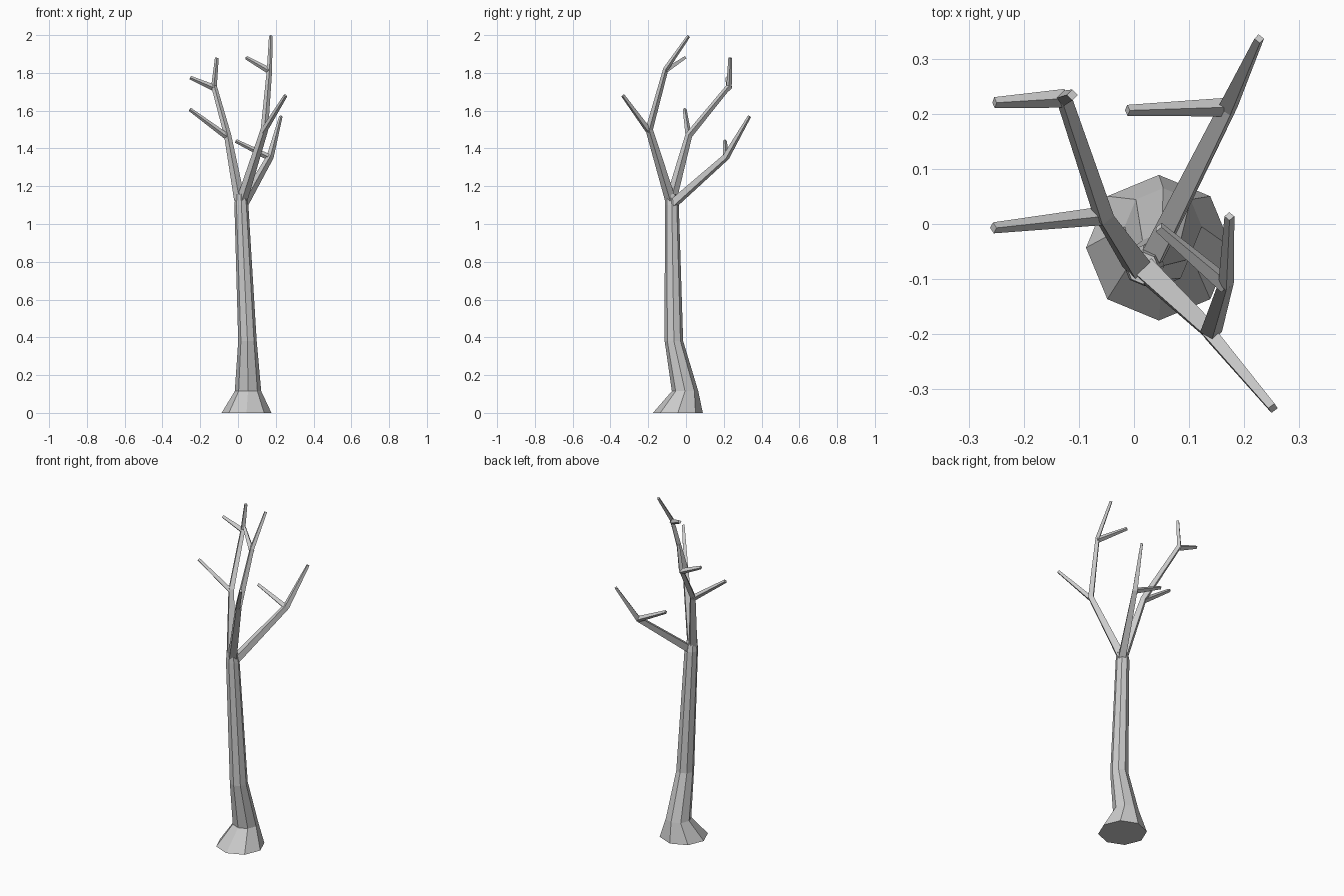
import bpy, bmesh, math
from mathutils import Vector

if "Cube" in bpy.data.objects:
    bpy.data.objects.remove(bpy.data.objects["Cube"])


def limb(name, points, sides, turn=0.0, level=False):
    """Loft a faceted tube through (x, y, z, radius) points."""
    pos = [Vector(p[:3]) for p in points]
    bm = bmesh.new()
    rings = []
    for i, p in enumerate(points):
        before = (pos[i] - pos[max(i - 1, 0)]).normalized()
        after = (pos[min(i + 1, len(pos) - 1)] - pos[i]).normalized()
        axis = Vector((0, 0, 1)) if level else (before + after).normalized()
        # ring frame kept aligned to the y axis so facets do not twist
        u = Vector((0, 1, 0)).cross(axis).normalized()
        v = axis.cross(u)
        ring = []
        for k in range(sides):
            a = 2 * math.pi * k / sides + turn
            ring.append(bm.verts.new(pos[i] + p[3] * (u * math.cos(a) + v * math.sin(a))))
        rings.append(ring)
    for lo, hi in zip(rings, rings[1:]):
        for k in range(sides):
            n = (k + 1) % sides
            bm.faces.new((lo[k], lo[n], hi[n], hi[k]))
    bm.faces.new(rings[0][::-1])
    bm.faces.new(rings[-1])
    bmesh.ops.recalc_face_normals(bm, faces=bm.faces)
    mesh = bpy.data.meshes.new(name)
    bm.to_mesh(mesh)
    bm.free()
    obj = bpy.data.objects.new(name, mesh)
    bpy.context.collection.objects.link(obj)
    return obj


# Eight-sided trunk with flared foot
limb("trunk", [
    (0.045, -0.043, 0.0, 0.132),
    (0.053, -0.005, 0.115, 0.070),
    (0.050, -0.064, 0.38, 0.049),
    (0.018, -0.075, 1.10, 0.037),
    (0.016, -0.080, 1.16, 0.029),
], 8, level=True)

# Main boughs, each running out to its end tip
limb("left_bough", [
    (0.008, -0.078, 1.13, 0.029),
    (-0.055, 0.015, 1.47, 0.019),
    (-0.127, 0.228, 1.73, 0.015),
    (-0.112, 0.234, 1.88, 0.010),
], 4)
limb("front_bough", [
    (0.022, -0.083, 1.13, 0.029),
    (0.140, -0.195, 1.50, 0.020),
    (0.167, -0.107, 1.82, 0.014),
    (0.173, 0.014, 1.995, 0.009),
], 4)
limb("back_bough", [
    (0.030, -0.065, 1.11, 0.027),
    (0.170, 0.212, 1.355, 0.019),
    (0.227, 0.336, 1.57, 0.009),
], 4)

# Side twigs: (start, tip)
twigs = {
    "left_lower_twig": ((-0.055, 0.015, 1.46), (-0.255, -0.007, 1.607)),
    "left_upper_twig": ((-0.125, 0.228, 1.72), (-0.253, 0.220, 1.775)),
    "front_lower_twig": ((0.135, -0.195, 1.49), (0.252, -0.334, 1.68)),
    "front_upper_twig": ((0.167, -0.110, 1.81), (0.045, -0.006, 1.88)),
    "back_twig": ((0.170, 0.212, 1.35), (-0.012, 0.206, 1.44)),
}
for name, (start, tip) in twigs.items():
    limb(name, [(*start, 0.017), (*tip, 0.010)], 4)
